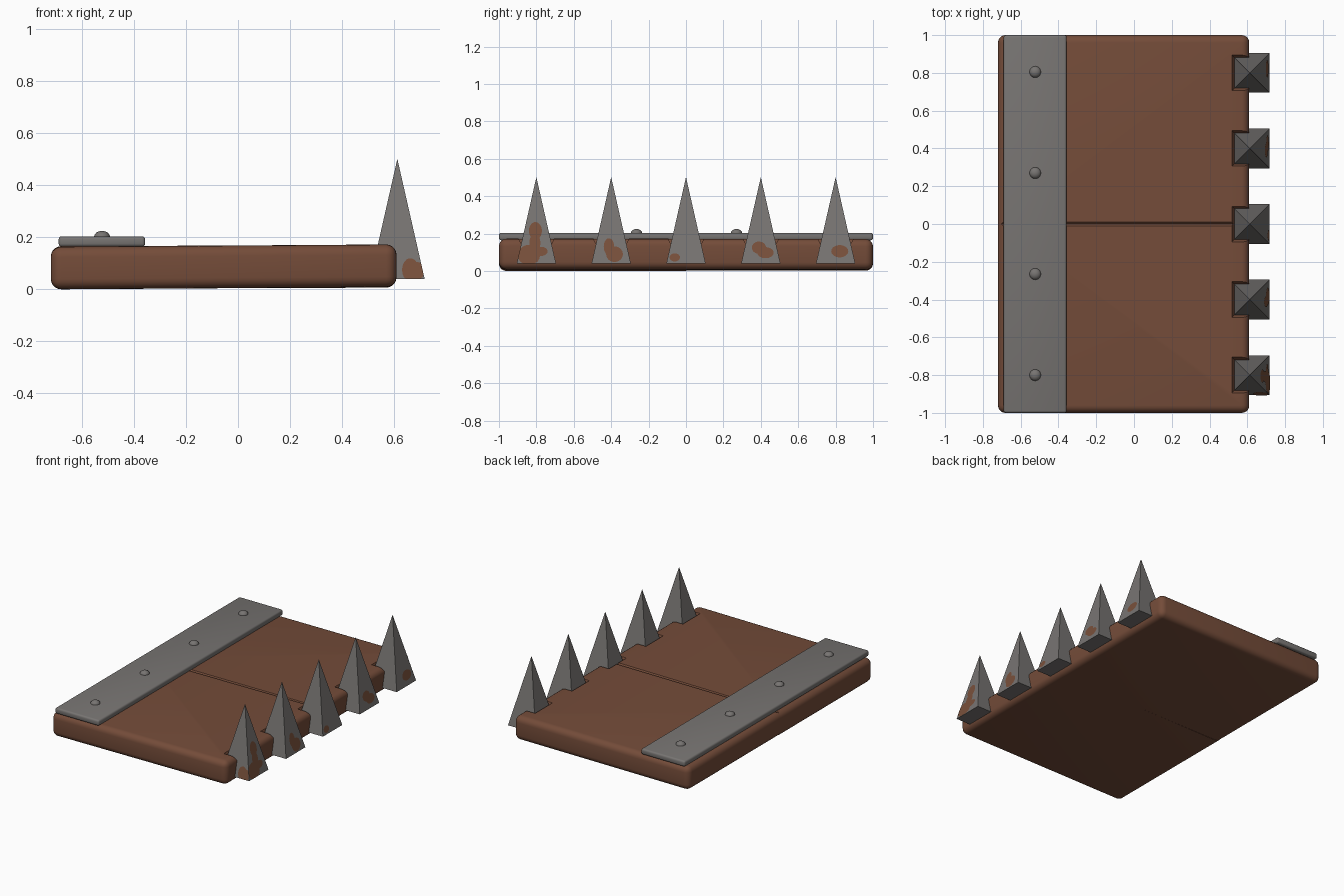
import bpy, bmesh, math
from mathutils import Matrix

if "Cube" in bpy.data.objects:
    bpy.data.objects.remove(bpy.data.objects["Cube"])


def material(name, rgb):
    m = bpy.data.materials.new(name)
    m.diffuse_color = (*rgb, 1)
    m.use_nodes = True
    m.node_tree.nodes["Principled BSDF"].inputs["Base Color"].default_value = m.diffuse_color
    return m


WOOD = material("brown wood", (0.175, 0.072, 0.041))
METAL = material("grey metal", (0.185, 0.175, 0.168))
RUST = material("rust brown", (0.19, 0.08, 0.043))


def finish(bm, name, mat, smooth=None):
    bmesh.ops.recalc_face_normals(bm, faces=bm.faces)
    me = bpy.data.meshes.new(name)
    bm.to_mesh(me)
    bm.free()
    ob = bpy.data.objects.new(name, me)
    bpy.context.collection.objects.link(ob)
    me.materials.append(mat)
    if smooth:
        smooth_by_angle(ob, smooth)
    return ob


def smooth_by_angle(ob, degrees):
    bpy.ops.object.select_all(action='DESELECT')
    ob.select_set(True)
    bpy.context.view_layer.objects.active = ob
    bpy.ops.object.shade_smooth_by_angle(angle=math.radians(degrees))


def add_box(bm, lo, hi):
    c = [(a + b) / 2 for a, b in zip(lo, hi)]
    s = [b - a for a, b in zip(lo, hi)]
    bmesh.ops.create_cube(bm, size=1, matrix=Matrix.Translation(c) @ Matrix.Diagonal((*s, 1)))


SPIKE_X, HALF, BASE, TIP = 0.613, 0.105, 0.04, 0.5
SPIKE_Y = [-0.8, -0.4, 0.0, 0.4, 0.8]


def half_at(z):
    return HALF * (TIP - z) / (TIP - BASE)


def add_frustum(bm, x, y, z0, z1, h0, h1):
    bmesh.ops.create_cone(bm, cap_ends=True, segments=4, radius1=h0 * math.sqrt(2),
                          radius2=h1 * math.sqrt(2), depth=z1 - z0,
                          matrix=Matrix.Translation((x, y, (z0 + z1) / 2)) @ Matrix.Rotation(math.pi / 4, 4, 'Z'))


# chamfered recesses in the wood around each spike
bm = bmesh.new()
for y in SPIKE_Y:
    add_frustum(bm, SPIKE_X, y, 0.14, 0.20, 0.079, 0.108)
cutter = finish(bm, "recess_cutter", WOOD)
cutter.hide_render = True


# two planks, rounded on the outside, slightly tilted
def plank(name, side, tilt, lift):
    bm = bmesh.new()
    y0, y1 = sorted((0.0, side * 1.0))
    add_box(bm, (-0.72, y0, 0), (0.61, y1, 0.164))
    outer = [e for e in bm.edges if not all(abs(v.co.y) < 1e-5 for v in e.verts)]
    bmesh.ops.bevel(bm, geom=outer, offset=0.04, segments=5, profile=0.5, affect='EDGES', clamp_overlap=True)
    seam = [e for e in bm.edges if all(abs(v.co.y) < 1e-5 and v.co.z > 0.16 for v in e.verts)]
    bmesh.ops.bevel(bm, geom=seam, offset=0.01, segments=1, affect='EDGES')
    for v in bm.verts:
        v.co.z += lift + tilt * (v.co.x + 0.72) / 1.33
    ob = finish(bm, name, WOOD)
    mod = ob.modifiers.new("recess", 'BOOLEAN')
    mod.operation = 'DIFFERENCE'
    mod.object = cutter
    bpy.context.view_layer.objects.active = ob
    bpy.ops.object.modifier_apply(modifier=mod.name)
    smooth_by_angle(ob, 35)


plank("front_plank", -1, 0.009, 0.0)
plank("rear_plank", 1, 0.005, 0.002)
bpy.data.objects.remove(cutter)

# metal strap across the planks
bm = bmesh.new()
add_box(bm, (-0.69, -1, 0.164), (-0.357, 1, 0.204))
bmesh.ops.bevel(bm, geom=bm.edges[:], offset=0.012, segments=3, profile=0.5, affect='EDGES')
finish(bm, "metal_strap", METAL, 40)

# domed rivets
bm = bmesh.new()
for y in (-0.8, -0.265, 0.27, 0.805):
    bmesh.ops.create_uvsphere(bm, u_segments=16, v_segments=8, radius=1,
                              matrix=Matrix.Translation((-0.523, y, 0.202)) @ Matrix.Diagonal((0.031, 0.031, 0.023, 1)))
finish(bm, "rivets", METAL, 60)

# four-sided spikes
bm = bmesh.new()
for y in SPIKE_Y:
    add_frustum(bm, SPIKE_X, y, BASE, TIP, HALF, 0.0005)
finish(bm, "spikes", METAL)


# rust patches lying on the spike faces: (spike y, offset, z, radius across, radius up)
def patch(bm, sy, u, z, ru, rz, front=False):
    vs = []
    for i in range(18):
        a = 2 * math.pi * i / 18
        pz = max(z + rz * math.sin(a), BASE + 0.001)
        h = half_at(pz)
        pu = max(-h, min(h, u + ru * math.cos(a)))
        co = (SPIKE_X + pu, sy - h - 0.002, pz) if front else (SPIKE_X + h + 0.002, sy + pu, pz)
        vs.append(bm.verts.new(co))
    f = bm.faces.new(vs)
    bmesh.ops.remove_doubles(bm, verts=list(f.verts), dist=0.0005)


bm = bmesh.new()
for p in [(-0.8, -0.005, 0.215, 0.035, 0.047), (-0.8, -0.008, 0.15, 0.03, 0.05),
          (-0.8, -0.04, 0.085, 0.06, 0.055), (-0.8, 0.025, 0.105, 0.035, 0.025),
          (-0.4, -0.012, 0.13, 0.028, 0.046), (-0.4, 0.018, 0.09, 0.045, 0.042),
          (0.0, -0.06, 0.073, 0.028, 0.022),
          (0.4, -0.01, 0.125, 0.038, 0.033), (0.4, 0.025, 0.098, 0.044, 0.03),
          (0.8, 0.022, 0.106, 0.046, 0.033)]:
    patch(bm, *p)
patch(bm, -0.8, 0.05, 0.075, 0.032, 0.045, True)
patch(bm, -0.8, 0.075, 0.07, 0.028, 0.036, True)
me = bpy.data.meshes.new("rust_patches")
bm.to_mesh(me)
bm.free()
me.materials.append(RUST)
bpy.context.collection.objects.link(bpy.data.objects.new("rust_patches", me))

# front patches wind the other way round from the side ones: make all face outward
bm = bmesh.new()
bm.from_mesh(me)
for f in bm.faces:
    f.normal_update()
    if f.normal.x - f.normal.y < 0:
        f.normal_flip()
bm.to_mesh(me)
bm.free()
